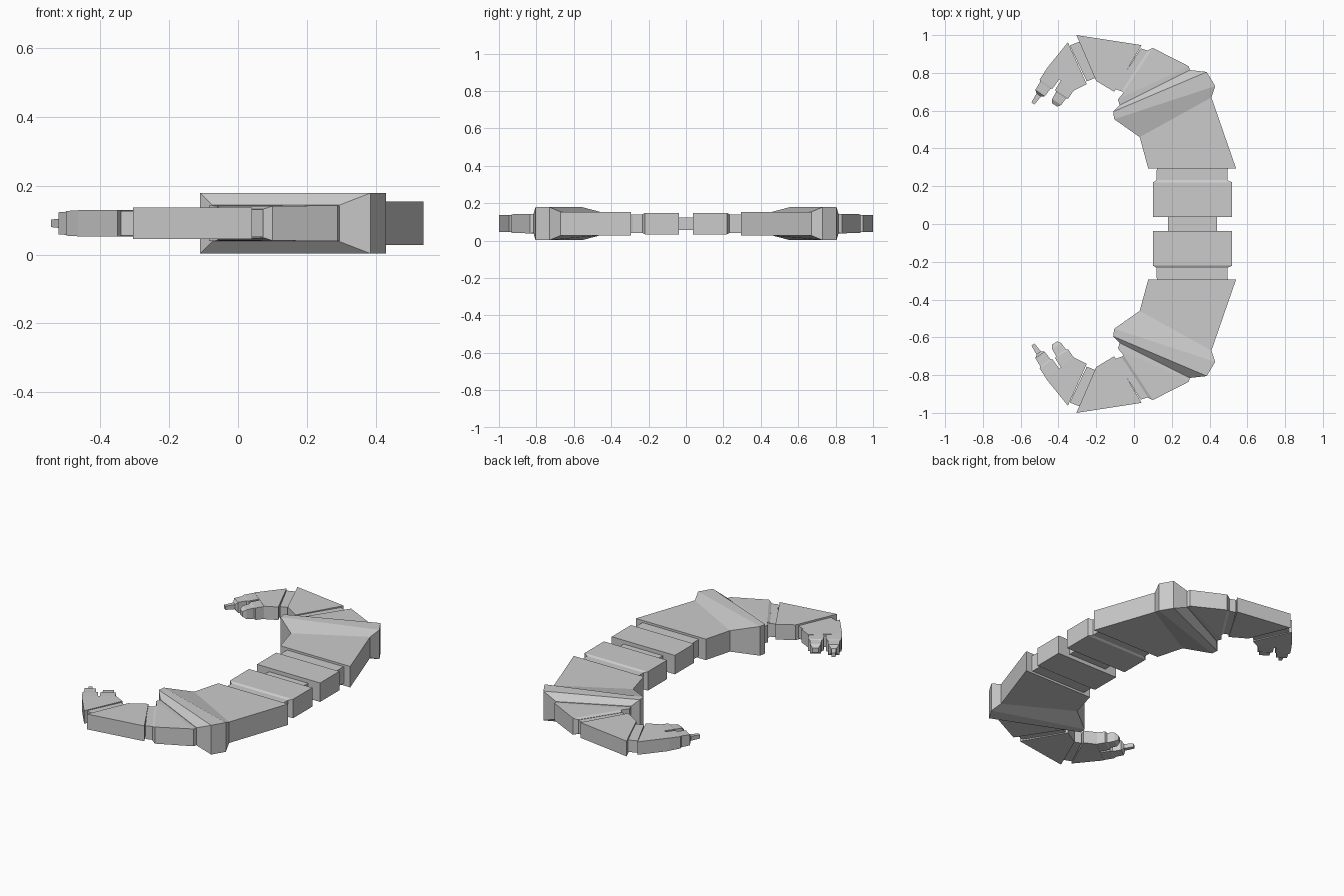
import bpy, bmesh
from mathutils import Vector

cube = bpy.data.objects.get("Cube")
if cube:
    bpy.data.objects.remove(cube)

MID = 0.091  # height of the flat central plane

grey = bpy.data.materials.new("light_grey")
grey.use_nodes = True
colour = (0.6, 0.6, 0.6, 1)
grey.diffuse_color = colour
grey.node_tree.nodes["Principled BSDF"].inputs["Base Color"].default_value = colour


def loft(name, sections, mirrored=True):
    """Join rectangular sections: inner point, outer point, half height."""
    bm = bmesh.new()
    rings = []
    for inner, outer, h in sections:
        corners = [(inner, -h), (outer, -h), (outer, h), (inner, h)]
        rings.append([bm.verts.new((p[0], p[1], MID + dz)) for p, dz in corners])
    for a, b in zip(rings, rings[1:]):
        for i in range(4):
            j = (i + 1) % 4
            bm.faces.new((a[i], a[j], b[j], b[i]))
    bm.faces.new(rings[0])
    bm.faces.new(rings[-1])
    bmesh.ops.recalc_face_normals(bm, faces=bm.faces)
    mesh = bpy.data.meshes.new(name)
    bm.to_mesh(mesh)
    bm.free()
    mesh.materials.append(grey)
    obj = bpy.data.objects.new(name, mesh)
    bpy.context.collection.objects.link(obj)
    if mirrored:
        mod = obj.modifiers.new("Mirror", 'MIRROR')
        mod.use_axis = (False, True, False)
        mod.use_mirror_merge = False
    return obj


def straight(y, x0, x1, h):
    return ((x0, y), (x1, y), h)


def finger(name, base, tip, profile):
    """Stepped finger: fraction along the axis, half width, half height."""
    base, tip = Vector(base), Vector(tip)
    axis = tip - base
    side = Vector((-axis.y, axis.x)).normalized()
    loft(name, [(base + axis * t - side * w, base + axis * t + side * w, h)
                for t, w, h in profile])


# Central joint and the stepped blocks beside it
loft("centre_joint", [straight(-0.045, 0.18, 0.44, 0.034),
                      straight(0.045, 0.18, 0.44, 0.034)], False)
loft("middle_block", [straight(0.037, 0.1, 0.52, 0.057),
                      straight(0.22, 0.1, 0.52, 0.057),
                      straight(0.232, 0.12, 0.495, 0.05),
                      straight(0.285, 0.12, 0.495, 0.05),
                      straight(0.298, 0.125, 0.5, 0.05)])

# Wide limb with its raised shoulder ridge
loft("upper_limb", [straight(0.295, 0.075, 0.54, 0.063),
                    ((0.03, 0.46), (0.41, 0.67), 0.063),
                    ((-0.105, 0.555), (0.43, 0.73), 0.088),
                    ((-0.11, 0.595), (0.385, 0.805), 0.088),
                    ((-0.075, 0.63), (0.295, 0.815), 0.053)])

# Tapering outer segments and the slim joints between them
loft("elbow_segment", [((-0.075, 0.625), (0.297, 0.81), 0.05),
                       ((-0.085, 0.66), (0.29, 0.835), 0.052),
                       ((-0.055, 0.695), (0.1, 0.932), 0.05),
                       ((-0.065, 0.705), (0.075, 0.92), 0.042)])
loft("wrist_joint", [((-0.06, 0.7), (0.08, 0.915), 0.04),
                     ((-0.1, 0.715), (0.035, 0.93), 0.04)])
loft("forearm", [((-0.105, 0.7), (0.04, 0.947), 0.046),
                 ((-0.2, 0.757), (-0.305, 1.0), 0.046)])
loft("hand_joint", [((-0.2, 0.775), (-0.29, 0.965), 0.036),
                    ((-0.25, 0.755), (-0.34, 0.945), 0.036)])
loft("hand", [((-0.25, 0.74), (-0.35, 0.962), 0.039),
              ((-0.32, 0.705), (-0.465, 0.82), 0.039)])

# Two stepped fingers
finger("outer_finger", (-0.425, 0.8), (-0.535, 0.638),
       [(0, 0.043, 0.038), (0.36, 0.042, 0.036), (0.41, 0.033, 0.034),
        (0.66, 0.03, 0.032), (0.72, 0.014, 0.014), (1, 0.01, 0.011)])
finger("inner_finger", (-0.345, 0.745), (-0.42, 0.63),
       [(0, 0.043, 0.038), (0.5, 0.042, 0.036), (0.55, 0.031, 0.032),
        (0.86, 0.029, 0.028), (1, 0.016, 0.014)])
